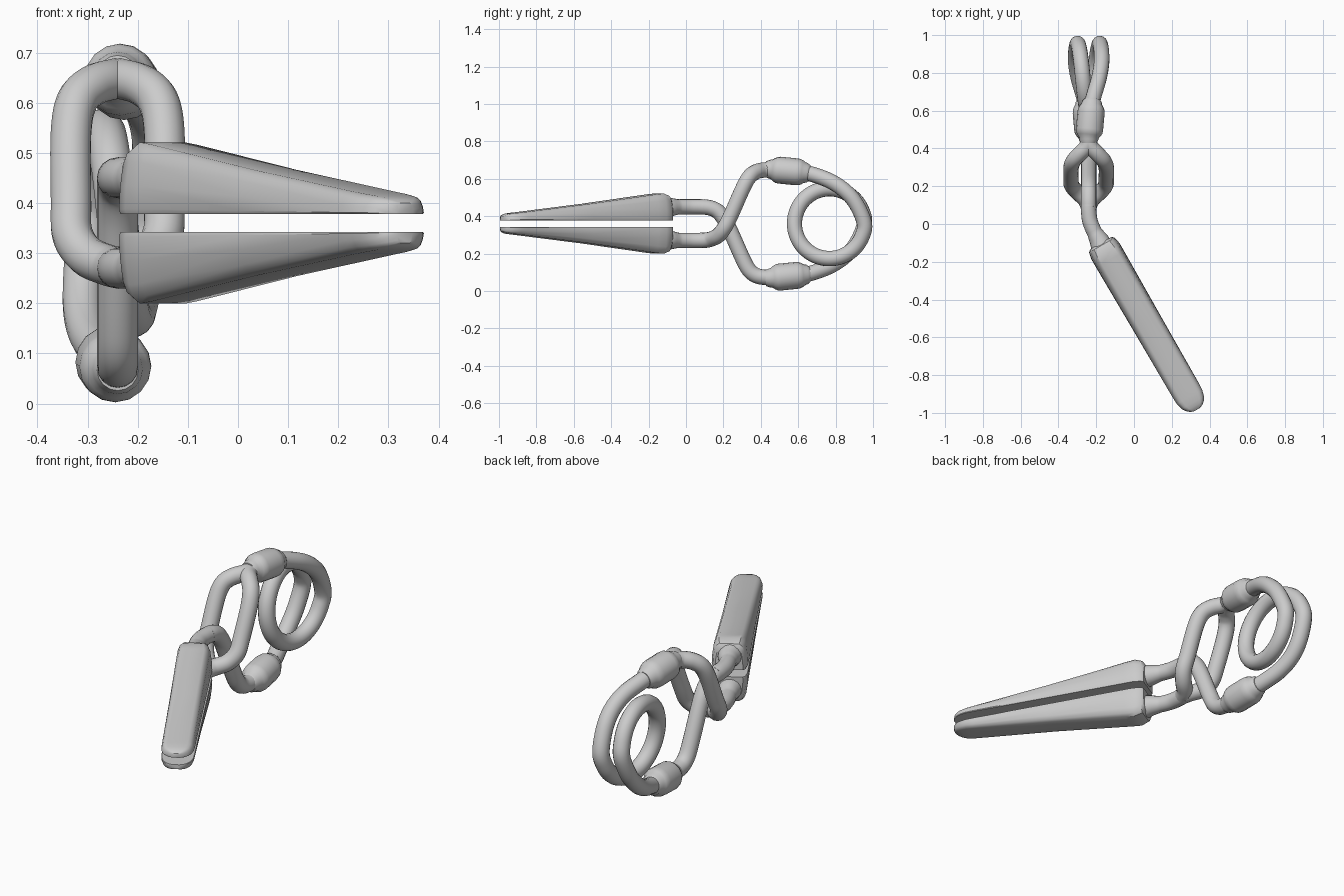
import bpy, bmesh, math
from mathutils import Vector

if "Cube" in bpy.data.objects:
    bpy.data.objects.remove(bpy.data.objects["Cube"])

CX, CZ, R = -0.24, 0.36, 0.041   # symmetry axis and wire radius


def finish(ob, angle=35):
    bpy.ops.object.select_all(action='DESELECT')
    ob.select_set(True)
    bpy.context.view_layer.objects.active = ob
    if ob.type == 'CURVE':
        bpy.ops.object.convert(target='MESH')
    bpy.ops.object.shade_smooth_by_angle(angle=math.radians(angle))


def smooth_path(pts, n=6):
    """Catmull-Rom samples through the points."""
    p = [Vector(q) for q in pts]
    p = [2 * p[0] - p[1]] + p + [2 * p[-1] - p[-2]]
    out = []
    for i in range(1, len(p) - 2):
        a, b, c, d = p[i - 1:i + 3]
        for k in range(n):
            t = k / n
            out.append(0.5 * (2 * b + (c - a) * t + (2 * a - 5 * b + 4 * c - d) * t * t
                              + (3 * b - a - 3 * c + d) * t ** 3))
    return out + [p[-2]]


def tube(name, pts, radii=None):
    cu = bpy.data.curves.new(name, 'CURVE')
    cu.dimensions = '3D'
    cu.bevel_depth = 1.0
    cu.bevel_resolution = 6
    cu.use_fill_caps = True
    sp = cu.splines.new('POLY')
    sp.points.add(len(pts) - 1)
    for i, q in enumerate(pts):
        sp.points[i].co = (*q, 1)
        sp.points[i].radius = radii[i] if radii else R
    ob = bpy.data.objects.new(name, cu)
    bpy.context.collection.objects.link(ob)
    finish(ob, 50)


def flip_z(pts):
    return [(p[0], p[1], 2 * CZ - p[2]) for p in pts]


def turn(pts):
    """Half turn about the long axis."""
    return [(2 * CX - p[0], p[1], 2 * CZ - p[2]) for p in pts]


# Jaws: tapered rounded bars, flat on the gripping side
STATIONS = [(0.0, .066, .112), (.012, .078, .13), (.05, .086, .143), (.10, .086, .138),
            (.50, .082, .088), (.90, .079, .044), (.94, .077, .040), (.975, .068, .036),
            (.995, .055, .032), (1.01, .038, .027), (1.018, .018, .022)]
HALF = [(.96, 0), (1, .07), (.97, .4), (.89, .74), (.77, .92), (.6, 1)]
SECTION = HALF + [(-u, v) for u, v in reversed(HALF)]
D, N = Vector((.5, -.866, 0)), Vector((.866, .5, 0))


def jaw(name, sign):
    bm = bmesh.new()
    rings = []
    for s, hw, h in STATIONS:
        ring = []
        for u, v in SECTION:
            p = D * s + N * (-.203 + u * hw)
            ring.append(bm.verts.new((p.x, p.y, CZ + sign * (.018 + v * h))))
        rings.append(ring)
    m = len(SECTION)
    for a, b in zip(rings, rings[1:]):
        for i in range(m):
            bm.faces.new((a[i], a[(i + 1) % m], b[(i + 1) % m], b[i]))
    bm.faces.new(rings[0])
    bm.faces.new(rings[-1])
    bmesh.ops.recalc_face_normals(bm, faces=bm.faces)
    me = bpy.data.meshes.new(name)
    bm.to_mesh(me)
    bm.free()
    ob = bpy.data.objects.new(name, me)
    bpy.context.collection.objects.link(ob)
    finish(ob)


jaw("upper_jaw", 1)
jaw("lower_jaw", -1)

# Stems with a flared foot joining each jaw
STEM = [(-.165, -.13, .447), (-.183, -.09, .447), (-.2, -.06, .449), (-.218, -.025, .45),
        (-.234, .02, .45), (CX, .07, .45), (CX, .11, .448)]
stem = smooth_path(STEM, 4)
flare = [R + .02 * max(0, 1 - i / 10) for i in range(len(stem))]
tube("upper_stem", stem, flare)
tube("lower_stem", flip_z(stem), flare)

# Crossing arms: a single wire passing through a split loop
ARM = [(.09, .45, 0), (.13, .444, .02), (.17, .425, .062), (.205, .383, .09), (.24, .315, .093),
       (.30, .18, .093), (.335, .115, .08), (.37, .085, .048), (.41, .074, .012), (.46, .072, 0)]
tube("single_arm", smooth_path([(CX, y, z) for y, z, o in ARM]))
for side, label in ((-1, "left"), (1, "right")):
    tube("loop_arm_" + label,
         flip_z(smooth_path([(CX + side * o, y, z) for y, z, o in ARM])))

# Sleeves clamping the arms to the spring
SLEEVE = [(.425, R), (.445, .05), (.458, .053), (.47, .062), (.485, .07), (.50, .072),
          (.59, .072), (.608, .07), (.622, .064), (.635, .055), (.648, .052), (.662, R)]
axis = [(CX + .09 * max(0, y - .45), y, .648 - .1 * (y - .48)) for y, r in SLEEVE]
radii = [r for y, r in SLEEVE]
tube("upper_sleeve", axis, radii)
tube("lower_sleeve", turn(axis), radii)

# Coil spring: lead-in arc, one full turn, lead-out arc
lead = [(-.228, .60, .637), (-.215, .67, .625), (-.186, .77, .588), (-.172, .85, .535),
        (-.172, .91, .465)]
coil = []
for i in range(17):
    t = 2 * math.pi * i / 16
    coil.append((-.18 - .12 * i / 16, .767 + .187 * math.cos(t), CZ - .187 * math.sin(t)))
tube("coil_spring", smooth_path(lead + coil + list(reversed(turn(lead)))))
